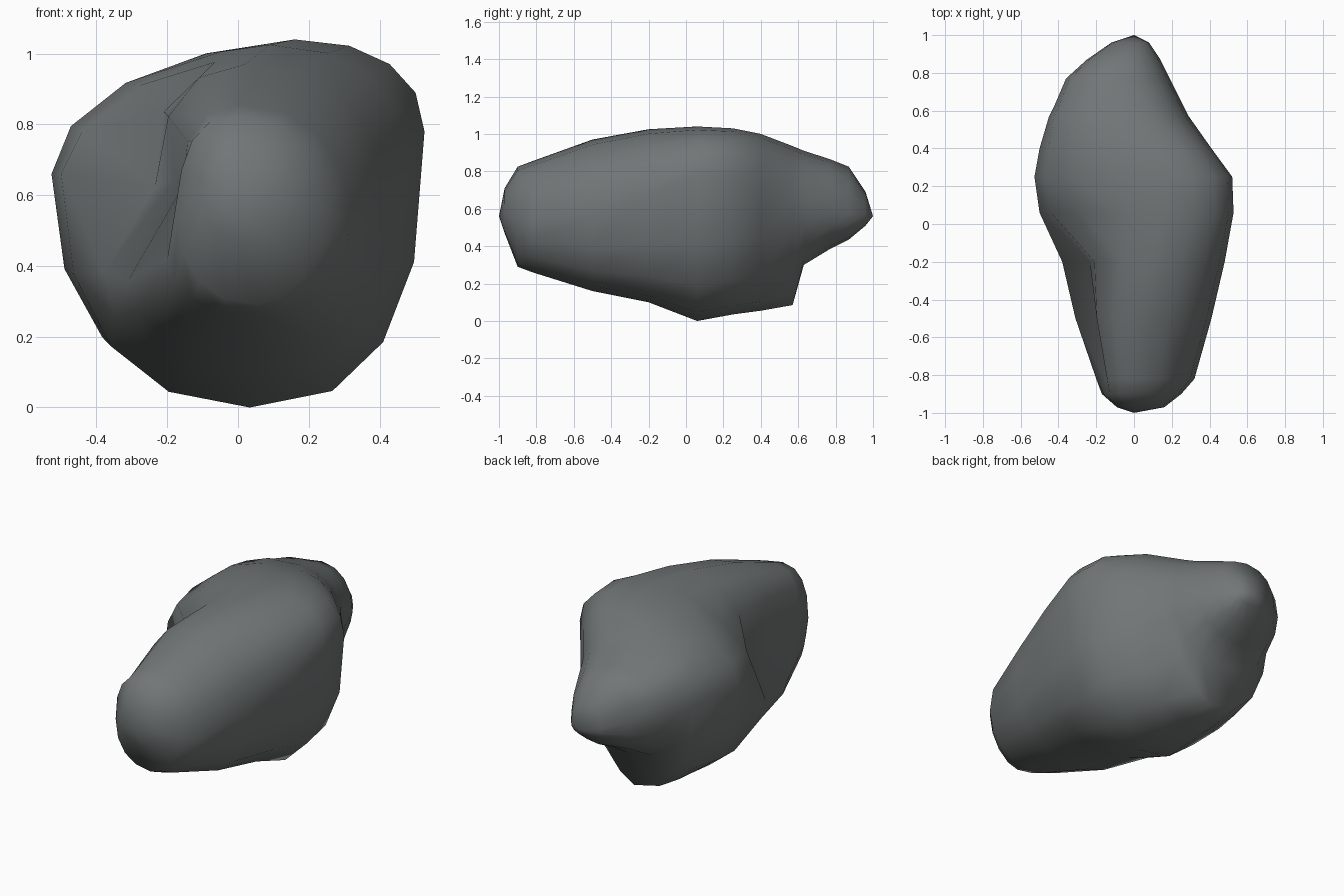
import bpy, bmesh, math

if "Cube" in bpy.data.objects:
    bpy.data.objects.remove(bpy.data.objects["Cube"])

# Cross-sections from front to back:
# y, left x, left z, right x, right z, top x, top z, bottom z,
# upper-left pinch, upper-left hollow, lower-right pinch
SECTIONS = [
    (-0.97, -0.09, 0.58, 0.16, 0.57, 0.00, 0.71, 0.47, 0.9, 0.0, 1.0),
    (-0.90, -0.17, 0.54, 0.25, 0.54, 0.00, 0.825, 0.29, 0.8, 0.0, 1.1),
    (-0.82, -0.20, 0.42, 0.32, 0.52, 0.00, 0.855, 0.26, 0.8, 0.03, 1.1),
    (-0.50, -0.31, 0.36, 0.41, 0.58, 0.02, 0.97, 0.16, 0.8, 0.11, 0.85),
    (-0.20, -0.38, 0.38, 0.48, 0.68, 0.09, 1.025, 0.10, 1.0, 0.11, 0.8),
    (0.06, -0.50, 0.66, 0.527, 0.78, 0.16, 1.04, 0.0, 1.2, 0.0, 0.78),
    (0.25, -0.527, 0.66, 0.52, 0.78, 0.16, 1.03, 0.035, 1.05, 0.0, 0.8),
    (0.40, -0.50, 0.68, 0.41, 0.70, 0.13, 1.00, 0.055, 0.95, 0.0, 1.0),
    (0.57, -0.45, 0.66, 0.29, 0.64, 0.00, 0.935, 0.085, 0.8, 0.0, 1.4),
    (0.63, -0.42, 0.65, 0.26, 0.62, -0.02, 0.91, 0.30, 0.8, 0.0, 1.0),
    (0.77, -0.36, 0.65, 0.19, 0.60, -0.06, 0.865, 0.385, 0.8, 0.0, 0.9),
    (0.87, -0.25, 0.62, 0.14, 0.58, -0.06, 0.825, 0.435, 0.85, 0.0, 0.9),
    (0.96, -0.12, 0.58, 0.08, 0.57, -0.03, 0.69, 0.51, 0.9, 0.0, 0.9),
]
STEPS = 4  # points per quarter of a section


def quarter(start, end, power, hollow=0):
    """Rounded corner from start (side or pole) to end, without the end."""
    side, pole = (start, end) if start[2] else (end, start)
    pts = []
    for i in range(STEPS):
        a = math.pi / 2 * i / STEPS
        if side is end:
            a = math.pi / 2 - a
        c, s = max(math.cos(a), 0) ** power, max(math.sin(a), 0) ** power
        dent = hollow * max(0, math.sin(4 * a)) if a < 0.7 else hollow * 0.3 * math.sin(2 * a)
        pts.append((pole[0] + (side[0] - pole[0]) * c + dent,
                    side[1] + (pole[1] - side[1]) * s))
    return pts


def ring(xl, zl, xr, zr, xt, zt, zb, upper_left, hollow, lower_right):
    right, left = (xr, zr, True), (xl, zl, True)
    top = (xt, zt, False)
    bottom = ((xl + xr) * 0.5 + 0.02, zb, False)
    return (quarter(right, top, 0.9) + quarter(top, left, upper_left, hollow)
            + quarter(left, bottom, 0.88) + quarter(bottom, right, lower_right))


# Rock: loft the sections and close them with pointed ends
bm = bmesh.new()
rings = []
for y, *values in SECTIONS:
    rings.append([bm.verts.new((x, y, z)) for x, z in ring(*values)])
n = STEPS * 4
for r0, r1 in zip(rings, rings[1:]):
    for i in range(n):
        j = (i + 1) % n
        bm.faces.new((r0[i], r0[j], r1[j], r1[i]))
for y, z, r in ((-1.0, 0.56, rings[0]), (1.0, 0.56, rings[-1])):
    tip = bm.verts.new((0, y, z))
    for i in range(n):
        bm.faces.new((r[i], r[(i + 1) % n], tip))
bmesh.ops.recalc_face_normals(bm, faces=bm.faces)
for f in bm.faces:
    f.smooth = True

mesh = bpy.data.meshes.new("rock")
bm.to_mesh(mesh)
bm.free()
rock = bpy.data.objects.new("rock", mesh)
bpy.context.collection.objects.link(rock)

# Stone colour
stone = bpy.data.materials.new("grey stone")
stone.diffuse_color = (0.165, 0.18, 0.18, 1)
stone.use_nodes = True
stone.node_tree.nodes["Principled BSDF"].inputs["Base Color"].default_value = stone.diffuse_color
mesh.materials.append(stone)
